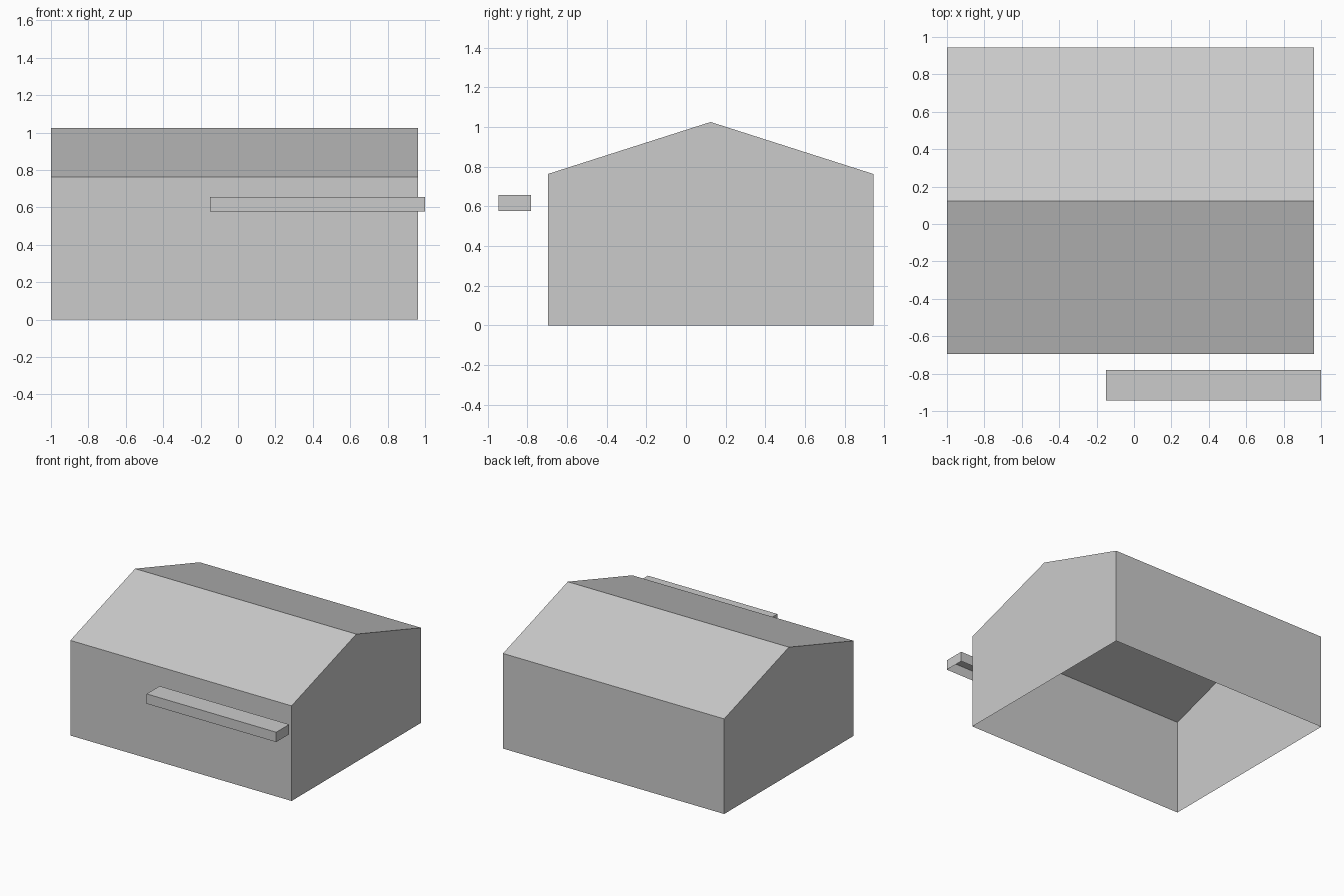
import bpy
import bmesh

cube = bpy.data.objects.get("Cube")
if cube:
    bpy.data.objects.remove(cube, do_unlink=True)

grey = bpy.data.materials.new("plain_grey")
grey.use_nodes = True
colour = (0.6, 0.6, 0.6, 1)
grey.diffuse_color = colour
grey.node_tree.nodes["Principled BSDF"].inputs["Base Color"].default_value = colour


def open_prism(name, profile, x_left, x_right):
    """Extrude a (y, z) profile along x; its first edge is the open underside."""
    bm = bmesh.new()
    ends = [[bm.verts.new((x, y, z)) for y, z in profile] for x in (x_left, x_right)]
    for ring in ends:
        bm.faces.new(ring)
    count = len(profile)
    for i in range(1, count):
        j = (i + 1) % count
        bm.faces.new((ends[0][i], ends[0][j], ends[1][j], ends[1][i]))
    bmesh.ops.recalc_face_normals(bm, faces=bm.faces[:])
    mesh = bpy.data.meshes.new(name)
    bm.to_mesh(mesh)
    bm.free()
    mesh.materials.append(grey)
    obj = bpy.data.objects.new(name, mesh)
    bpy.context.collection.objects.link(obj)
    return obj


# Gabled building shell, open at the bottom
front, back, eave, ridge = -0.696, 0.944, 0.763, 1.025
open_prism("gabled_building",
           [(front, 0), (back, 0), (back, eave), ((front + back) / 2, ridge), (front, eave)],
           -1, 0.963)

# Long canopy floating ahead of the front wall, also open underneath
near, far, bottom, top = -0.944, -0.78, 0.577, 0.656
open_prism("front_canopy",
           [(near, bottom), (far, bottom), (far, top), (near, top)],
           -0.15, 1)
